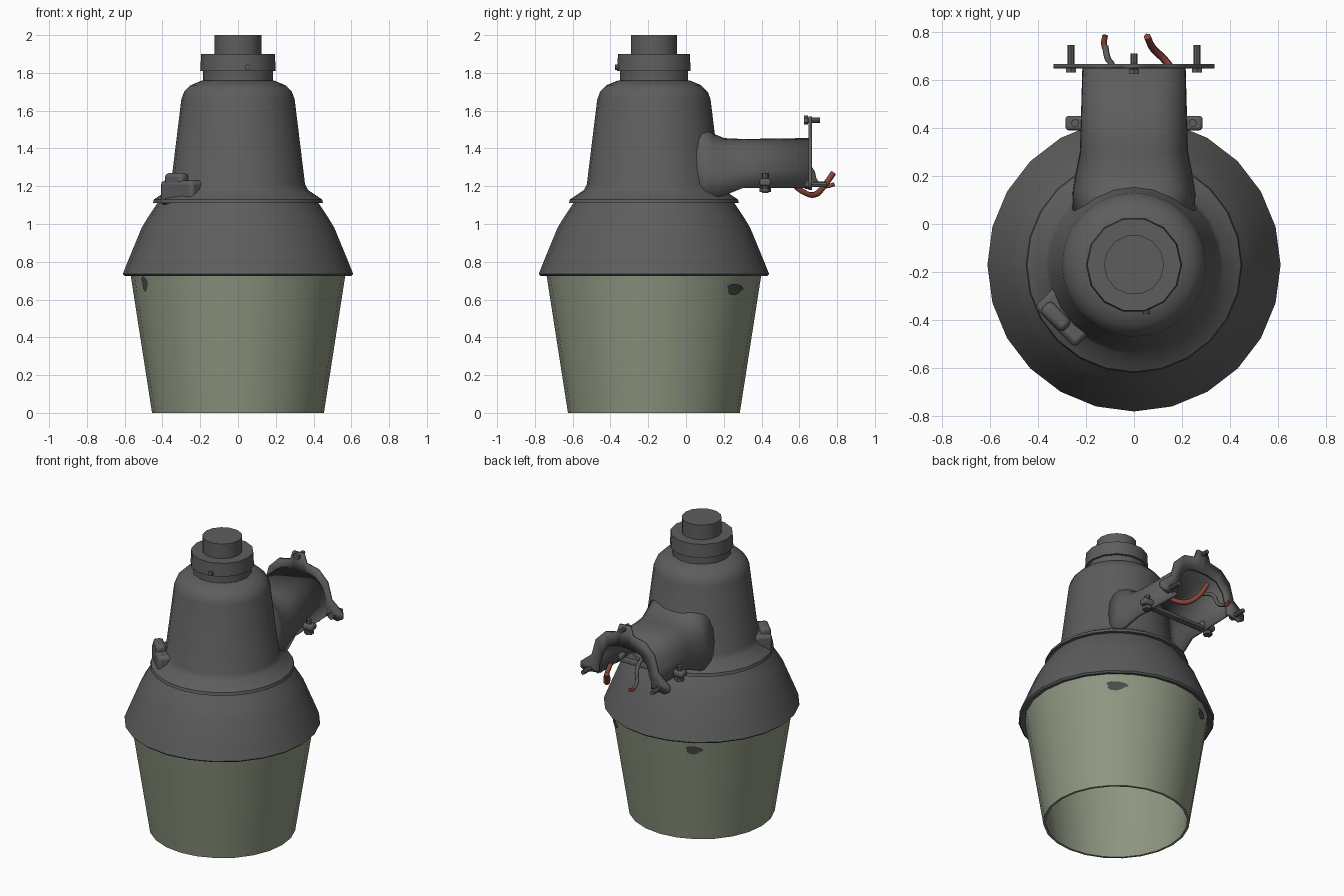
import bpy, bmesh, math
from mathutils import Vector

cube = bpy.data.objects.get("Cube")
if cube:
    bpy.data.objects.remove(cube, do_unlink=True)

AXIS_Y = -0.17  # the lamp body stands in front of the origin


def material(name, r, g, b):
    mat = bpy.data.materials.new(name)
    mat.use_nodes = True
    mat.diffuse_color = (r, g, b, 1)
    mat.node_tree.nodes["Principled BSDF"].inputs["Base Color"].default_value = (r, g, b, 1)
    return mat


METAL = material("grey metal", 0.11, 0.11, 0.11)
GLASS = material("pale green glass", 0.27, 0.31, 0.22)
STAIN = material("dark stain", 0.07, 0.07, 0.07)
RED = material("red wire", 0.25, 0.06, 0.04)


def finish(name, bm, mat, angle=35):
    """Turn a bmesh into a shaded object."""
    bmesh.ops.recalc_face_normals(bm, faces=bm.faces)
    mesh = bpy.data.meshes.new(name)
    bm.to_mesh(mesh)
    bm.free()
    mesh.materials.append(mat)
    obj = bpy.data.objects.new(name, mesh)
    bpy.context.collection.objects.link(obj)
    bpy.ops.object.select_all(action="DESELECT")
    obj.select_set(True)
    bpy.context.view_layer.objects.active = obj
    bpy.ops.object.shade_smooth_by_angle(angle=math.radians(angle))
    return obj


def loft(name, rows, mat, closed=False, cap=False, thickness=0, angle=35):
    """Bridge rows of points into a surface, optionally capped or thickened."""
    bm = bmesh.new()
    rings = [[bm.verts.new(p) for p in row] for row in rows]
    count = len(rings[0])
    for a, b in zip(rings, rings[1:]):
        for i in range(count if closed else count - 1):
            j = (i + 1) % count
            bm.faces.new((a[i], a[j], b[j], b[i]))
    if cap:
        bm.faces.new(rings[-1])
    obj = finish(name, bm, mat, angle)
    if thickness:
        solid = obj.modifiers.new("thickness", "SOLIDIFY")
        solid.thickness = thickness
        solid.offset = 0
    return obj


def lathe(name, profile, mat, sides, cap=False):
    """Revolve (radius, height) points round the lamp axis."""
    turns = [math.tau * i / sides for i in range(sides)]
    rows = [[(r * math.cos(t), AXIS_Y + r * math.sin(t), z) for t in turns] for r, z in profile]
    return loft(name, rows, mat, True, cap)


def box(name, centre, size, turn=0.0, bevel=0.02):
    bm = bmesh.new()
    bmesh.ops.create_cube(bm, size=1)
    bmesh.ops.scale(bm, vec=size, verts=bm.verts)
    obj = finish(name, bm, METAL)
    obj.location = centre
    obj.rotation_euler.z = turn
    mod = obj.modifiers.new("rounded edges", "BEVEL")
    mod.width = bevel
    mod.segments = 2
    return obj


def rod(name, start, end, radius, sides=8):
    start, end = Vector(start), Vector(end)
    bm = bmesh.new()
    bmesh.ops.create_cone(bm, cap_ends=True, segments=sides, radius1=radius,
                          radius2=radius, depth=(end - start).length)
    obj = finish(name, bm, METAL)
    obj.location = (start + end) / 2
    obj.rotation_euler = (end - start).to_track_quat("Z", "Y").to_euler()
    return obj


def wire(name, points, mat, radius):
    curve = bpy.data.curves.new(name, "CURVE")
    curve.dimensions = "3D"
    curve.bevel_depth = radius
    curve.bevel_resolution = 1
    curve.resolution_u = 4
    curve.use_fill_caps = True
    spline = curve.splines.new("BEZIER")
    spline.bezier_points.add(len(points) - 1)
    for knot, p in zip(spline.bezier_points, points):
        knot.co = p
        knot.handle_left_type = knot.handle_right_type = "AUTO"
    curve.materials.append(mat)
    obj = bpy.data.objects.new(name, curve)
    bpy.context.collection.objects.link(obj)
    bpy.ops.object.select_all(action="DESELECT")
    obj.select_set(True)
    bpy.context.view_layer.objects.active = obj
    bpy.ops.object.convert(target="MESH")


# Lamp body: open glass refractor, hood, housing and sensor cap
TOP_R, LOW_R, TOP_Z, LOW_Z = 0.57, 0.455, 0.74, 0.01
lathe("glass_refractor", [(TOP_R - 0.02, TOP_Z), (LOW_R - 0.015, LOW_Z - 0.01),
                          (LOW_R, LOW_Z - 0.01), (TOP_R, TOP_Z)], GLASS, 24)
lathe("hood", [(0.55, 0.74), (0.6, 0.725), (0.61, 0.735), (0.58, 0.81), (0.51, 0.98),
               (0.48, 1.03), (0.42, 1.12)], METAL, 24)
lathe("housing", [(0.4, 1.11), (0.45, 1.11), (0.445, 1.13), (0.37, 1.18), (0.355, 1.21),
                  (0.3, 1.66), (0.285, 1.7), (0.25, 1.735), (0.19, 1.76)], METAL, 24, True)
lathe("cap_collar", [(0.185, 1.74), (0.185, 1.81), (0.2, 1.81), (0.195, 1.9)], METAL, 14, True)
lathe("sensor_cap", [(0.125, 1.89), (0.125, 2)], METAL, 14, True)
rod("collar_screw", (0.05, AXIS_Y - 0.17, 1.83), (0.05, AXIS_Y - 0.205, 1.83), 0.015)

# Latch block on the front corner of the housing
TURN = math.radians(45)
box("latch_block", (-0.26, -0.36, 1.165), (0.2, 0.24, 0.13), TURN)
box("latch_tab", (-0.325, -0.385, 1.22), (0.065, 0.13, 0.1), TURN)


# Hollow arched arm that flares into the housing
def arch(y, width, base, height, steps=14):
    row = []
    for i in range(steps + 1):
        c, s = math.cos(math.pi * i / steps), math.sin(math.pi * i / steps)
        row.append((math.copysign(abs(c) ** 0.6, c) * width, y, base + height * abs(s) ** 0.65))
    return row


loft("arm", [arch(0.05, 0.25, 1.14, 0.42), arch(0.14, 0.245, 1.14, 0.33),
             arch(0.2, 0.235, 1.15, 0.295), arch(0.3, 0.215, 1.19, 0.25),
             arch(0.65, 0.205, 1.19, 0.255)], METAL, thickness=0.02, angle=50)

# Mounting flange: an arched ring with a top tab and two ears
OUTER = [(0, 1.57), (0.04, 1.57), (0.06, 1.51), (0.15, 1.49), (0.22, 1.42), (0.25, 1.31),
         (0.335, 1.24), (0.335, 1.2), (0.3, 1.18), (0.24, 1.2)]
INNER = [(0, 1.42), (0.04, 1.42), (0.06, 1.415), (0.12, 1.4), (0.17, 1.34), (0.19, 1.27),
         (0.2, 1.24), (0.2, 1.22), (0.2, 1.2), (0.2, 1.19)]
pairs = list(zip(OUTER, INNER))
half = [[(x, 0.657, z) for x, z in pair] for pair in pairs]
mirrored = [[(-x, y, z) for x, y, z in row] for row in half[:0:-1]]
loft("mounting_flange", mirrored + half, METAL, thickness=0.018)

# Bolts through the flange and clamp bolts under the arm
rod("top_bolt", (0, 0.63, 1.55), (0, 0.71, 1.55), 0.014)
rod("top_bolt_head", (0, 0.625, 1.55), (0, 0.645, 1.55), 0.024, 6)
for side, label in ((1, "left"), (-1, "right")):
    x = 0.262 * side
    rod(label + "_flange_bolt", (x, 0.63, 1.21), (x, 0.745, 1.21), 0.015)
    rod(label + "_bolt_head", (x, 0.63, 1.21), (x, 0.65, 1.21), 0.024, 6)
    x = 0.245 * side
    rod(label + "_clamp_bolt", (x, 0.42, 1.165), (x, 0.42, 1.27), 0.017)
    rod(label + "_clamp_nut", (x, 0.42, 1.17), (x, 0.42, 1.19), 0.03, 6)
    box(label + "_clamp_lug", (0.23 * side, 0.42, 1.22), (0.11, 0.06, 0.04), 0, 0.012)
box("clamp_bar", (0, 0.42, 1.2), (0.44, 0.05, 0.02), 0, 0.005)

# Loose wires hanging out of the arm
wire("red_wire", [(0.18, 0.56, 1.22), (0.17, 0.62, 1.17), (0.13, 0.68, 1.155),
                  (0.08, 0.73, 1.2), (0.055, 0.78, 1.27)], RED, 0.016)
wire("red_wire_tip", [(-0.12, 0.73, 1.2), (-0.125, 0.75, 1.2), (-0.12, 0.785, 1.21)], RED, 0.012)
wire("grey_wire", [(-0.07, 0.58, 1.33), (-0.09, 0.66, 1.29), (-0.11, 0.69, 1.22),
                   (-0.12, 0.74, 1.2)], METAL, 0.013)


# Dark stains lying on the glass
def stain(name, degrees, z, width, height):
    bm = bmesh.new()
    mid = math.radians(degrees)

    def on_glass(across, up):
        r = LOW_R + (TOP_R - LOW_R) * (up - LOW_Z) / (TOP_Z - LOW_Z) + 0.004
        t = mid + across / r
        return bm.verts.new((r * math.cos(t), AXIS_Y + r * math.sin(t), up))

    centre = on_glass(0, z)
    rim = []
    for i in range(12):
        t = math.tau * i / 12
        wobble = 1 + 0.15 * math.sin(3 * t + 1) + 0.08 * math.cos(5 * t)
        rim.append(on_glass(width * wobble * math.cos(t), z + height * wobble * math.sin(t)))
    for a, b in zip(rim, rim[1:] + rim[:1]):
        bm.faces.new((centre, a, b))
    finish(name, bm, STAIN)


stain("back_left_stain", 50, 0.655, 0.065, 0.03)
stain("back_right_stain", 120, 0.66, 0.05, 0.03)
stain("front_right_stain", 209, 0.685, 0.03, 0.04)
